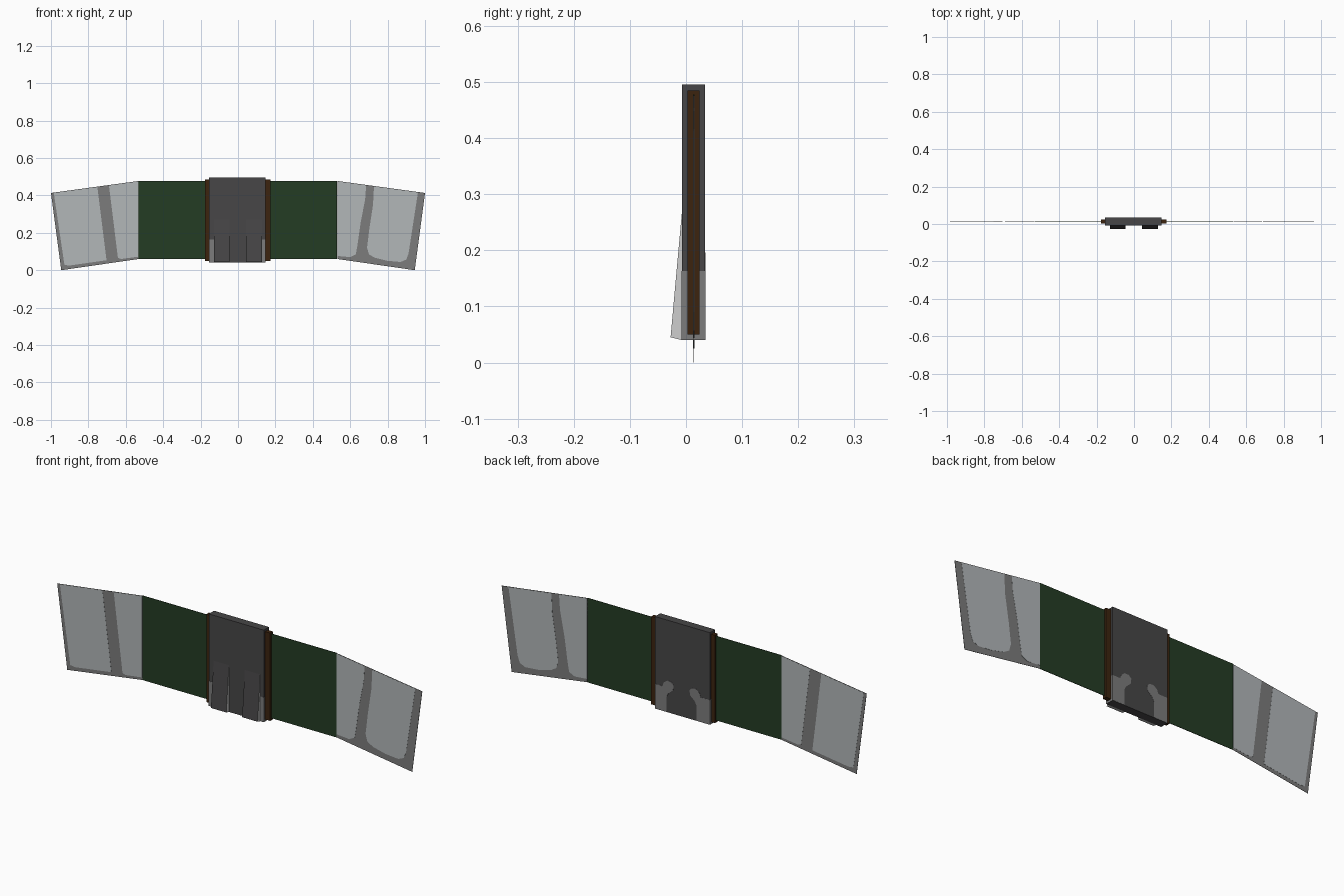
import bpy, bmesh

if "Cube" in bpy.data.objects:
    bpy.data.objects.remove(bpy.data.objects["Cube"])


def srgb(*rgb):
    lin = [(c / 255 / 12.92) if c < 10 else ((c / 255 + 0.055) / 1.055) ** 2.4 for c in rgb]
    return (*lin, 1)


def material(name, *rgb):
    m = bpy.data.materials.new(name)
    m.diffuse_color = srgb(*rgb)
    m.use_nodes = True
    m.node_tree.nodes["Principled BSDF"].inputs["Base Color"].default_value = m.diffuse_color
    return m


CHARCOAL = material("charcoal", 71, 70, 71)
GREEN = material("dark green", 36, 60, 36)
LIGHT = material("light grey", 178, 183, 185)
MID = material("mid grey", 124, 124, 124)
BROWN = material("dark brown", 60, 36, 15)
PALE = material("pale grey", 205, 205, 205)


def prism(name, points, a, b, mats, axis="y"):
    """Extrude an outline from a to b: (x, z) along y, or (y, z) along x."""
    place = (lambda p, d: (p[0], d, p[1])) if axis == "y" else (lambda p, d: (d, p[0], p[1]))
    bm = bmesh.new()
    near = [bm.verts.new(place(p, a)) for p in points]
    far = [bm.verts.new(place(p, b)) for p in points]
    bm.faces.new(near)
    bm.faces.new(far)
    n = len(points)
    for i in range(n):
        j = (i + 1) % n
        bm.faces.new((near[i], near[j], far[j], far[i]))
    bmesh.ops.recalc_face_normals(bm, faces=bm.faces)
    me = bpy.data.meshes.new(name)
    bm.to_mesh(me)
    bm.free()
    for m in mats:
        me.materials.append(m)
    ob = bpy.data.objects.new(name, me)
    bpy.context.collection.objects.link(ob)
    return ob


def rect(x0, x1, z0, z1):
    return [(x0, z0), (x1, z0), (x1, z1), (x0, z1)]


# Central pack
X0, X1 = -0.155, 0.146
Y0, Y1 = -0.007, 0.034
prism("pack_body", rect(X0, X1, 0.04, 0.496), Y0, Y1, [CHARCOAL])

# Lighter lower corners of the pack, wrapping front, side and back
corner = [(0.163, 0.0405), (0.163, 0.163), (0.105, 0.163), (0.098, 0.182), (0.08, 0.196),
          (0.058, 0.196), (0.044, 0.183), (0.046, 0.158), (0.072, 0.135), (0.082, 0.115),
          (0.082, 0.0405)]
for side, edge in ((1, X1 + 0.0008), (-1, -X0 + 0.0008)):
    pts = [(side * (edge if x > 0.16 else x), z) for x, z in corner]
    prism("pack_lower_corner", pts, Y0 - 0.0008, Y1 + 0.0008, [MID])

# Two wedge flaps on the front, dark faced with pale edges
for x0, x1 in ((-0.129, -0.045), (0.042, 0.127)):
    flap = prism("front_flap", [(-0.0065, 0.277), (-0.0275, 0.045), (-0.0065, 0.04)],
                 x0, x1, [PALE, CHARCOAL], "x")
    for f in flap.data.polygons:
        f.material_index = 1 if f.normal.y < -0.5 else 0

# Side rails holding the wings
for name, x0, x1 in (("left_rail", -0.176, X0), ("right_rail", X1, 0.174)):
    prism(name, rect(x0, x1, 0.05, 0.485), 0.003, 0.024, [BROWN])

# Green inner wing panels
WY = 0.014


def plate(name, pts, half, mat):
    return prism(name, pts, WY - half, WY + half, [mat])


for name, x0, x1 in (("left_inner_wing", -0.533, -0.17), ("right_inner_wing", 0.17, 0.53)):
    plate(name, rect(x0, x1, 0.06, 0.478), 0.0012, GREEN)

# Drooping outer wings: mid grey frames
for name, s in (("left_outer_wing", -1), ("right_outer_wing", 1)):
    plate(name, [(s * 0.531, 0.06), (s * 0.945, 0.0), (s * 1.0, 0.413), (s * 0.531, 0.477)],
          0.0006, MID)

# Light panels on the outer wings, showing on both sides
panels = {
    "left_outer_panel": [(-0.985, 0.413), (-0.752, 0.445), (-0.703, 0.053), (-0.9, 0.025),
                         (-0.928, 0.028)],
    "left_inner_panel": [(-0.69, 0.453), (-0.534, 0.475), (-0.534, 0.072), (-0.625, 0.06),
                         (-0.642, 0.066)],
    "right_inner_panel": [(0.531, 0.475), (0.685, 0.454), (0.68, 0.38), (0.655, 0.25),
                          (0.638, 0.13), (0.63, 0.085), (0.60, 0.07), (0.531, 0.076)],
    "right_outer_panel": [(0.727, 0.448), (0.962, 0.416), (0.912, 0.09), (0.9, 0.057),
                          (0.87, 0.044), (0.8, 0.05), (0.73, 0.067), (0.7, 0.085),
                          (0.69, 0.12), (0.702, 0.22), (0.722, 0.35)],
}
for name, pts in panels.items():
    plate(name, pts, 0.0012, LIGHT)
